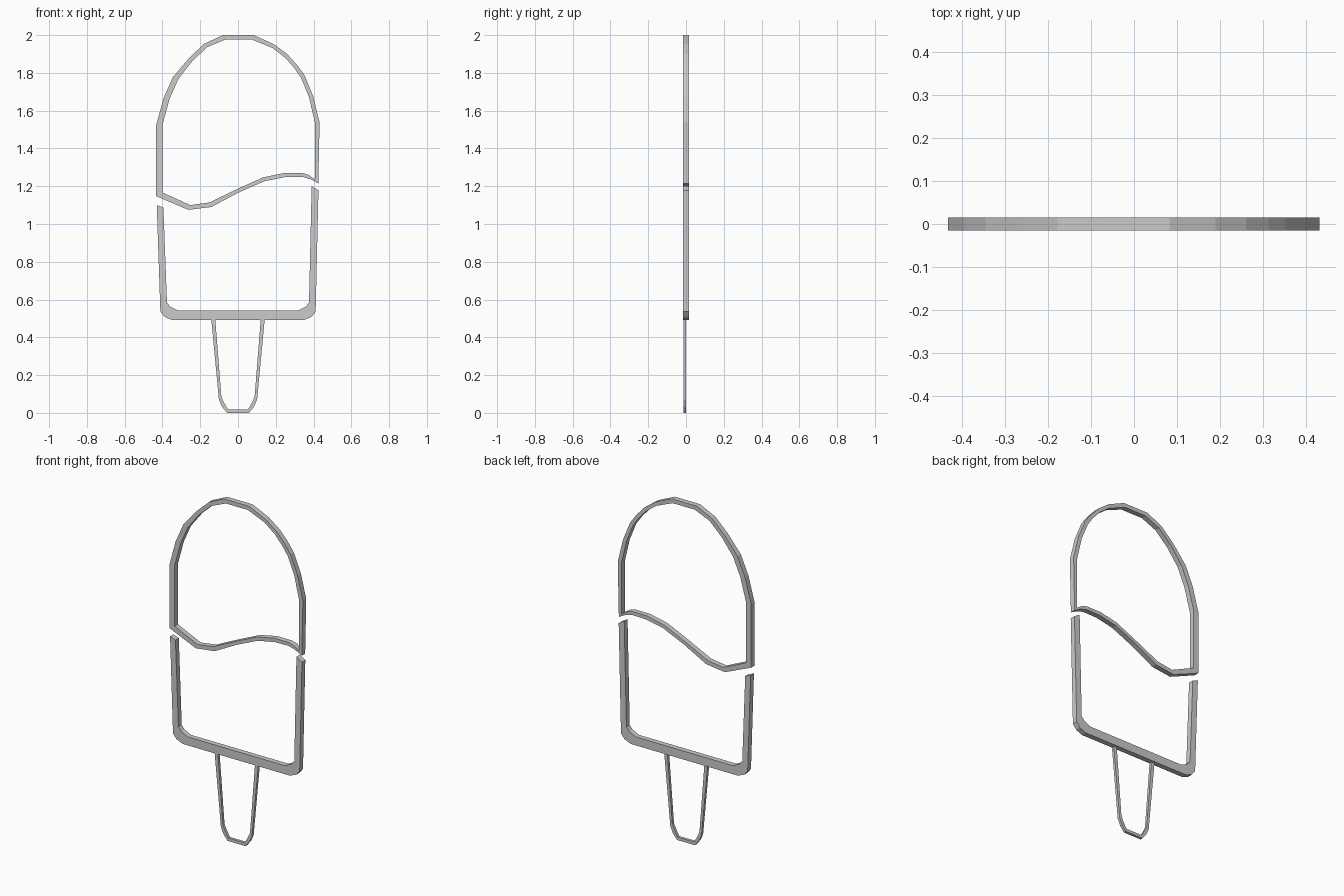
import bpy, bmesh


def band(name, pairs, y0, y1, closed=False):
    """Flat strip between outer and inner outlines, given thickness along y."""
    bm = bmesh.new()
    rows = []
    for ox, oz, ix, iz in pairs:
        rows.append([bm.verts.new(p) for p in
                     ((ox, y0, oz), (ix, y0, iz), (ix, y1, iz), (ox, y1, oz))])
    n = len(rows)
    for i in range(n if closed else n - 1):
        a, b = rows[i], rows[(i + 1) % n]
        for k in range(4):
            m = (k + 1) % 4
            bm.faces.new((a[k], a[m], b[m], b[k]))
    if not closed:
        bm.faces.new(rows[0])
        bm.faces.new(rows[-1])
    bmesh.ops.recalc_face_normals(bm, faces=bm.faces)
    mesh = bpy.data.meshes.new(name)
    bm.to_mesh(mesh)
    bm.free()
    obj = bpy.data.objects.new(name, mesh)
    bpy.context.collection.objects.link(obj)
    return obj


def mirrored(half):
    """Left half followed by its mirror image on the right."""
    return half + [(-a, b, -c, d) for a, b, c, d in reversed(half)]


T = 0.0155  # half thickness of the body

# Upper coating outline: dome, then the wavy edge (outer x, z, inner x, z)
dome = [
    (-.433, 1.147, -.400, 1.167), (-.433, 1.523, -.400, 1.523),
    (-.395, 1.664, -.363, 1.660), (-.345, 1.777, -.316, 1.767),
    (-.258, 1.880, -.242, 1.862), (-.178, 1.955, -.163, 1.936),
    (-.080, 2.000, -.068, 1.976), (.083, 2.000, .075, 1.976),
    (.190, 1.952, .184, 1.931), (.260, 1.900, .250, 1.880),
    (.313, 1.842, .297, 1.827), (.352, 1.788, .333, 1.776),
    (.398, 1.676, .376, 1.671), (.432, 1.538, .408, 1.533),
]
wave = [
    (.425, 1.215, .408, 1.236), (.384, 1.237, .372, 1.261),
    (.339, 1.250, .339, 1.270), (.249, 1.248, .244, 1.270),
    (.138, 1.226, .133, 1.247), (.000, 1.165, .000, 1.187),
    (-.141, 1.090, -.152, 1.114), (-.263, 1.075, -.252, 1.100),
]
band("upper_coating_outline", dome + wave, -T, T, closed=True)

# Lower body outline: open U with chamfered corners and slanted ends
lower = mirrored([
    (-.430, 1.100, -.395, 1.088), (-.411, .536, -.376, .584),
    (-.389, .508, -.358, .562), (-.348, .491, -.316, .541),
])
lower[-1] = (.426, 1.178, .390, 1.200)
band("lower_body_outline", lower, -T, T)

# Stick outline: thinner open U hanging below the body, set to the front
stick = mirrored([
    (-.141, .491, -.120, .491), (-.101, .069, -.088, .085),
    (-.084, .032, -.073, .053), (-.058, .000, -.053, .018),
])
band("stick_outline", stick, -.0145, .001)
